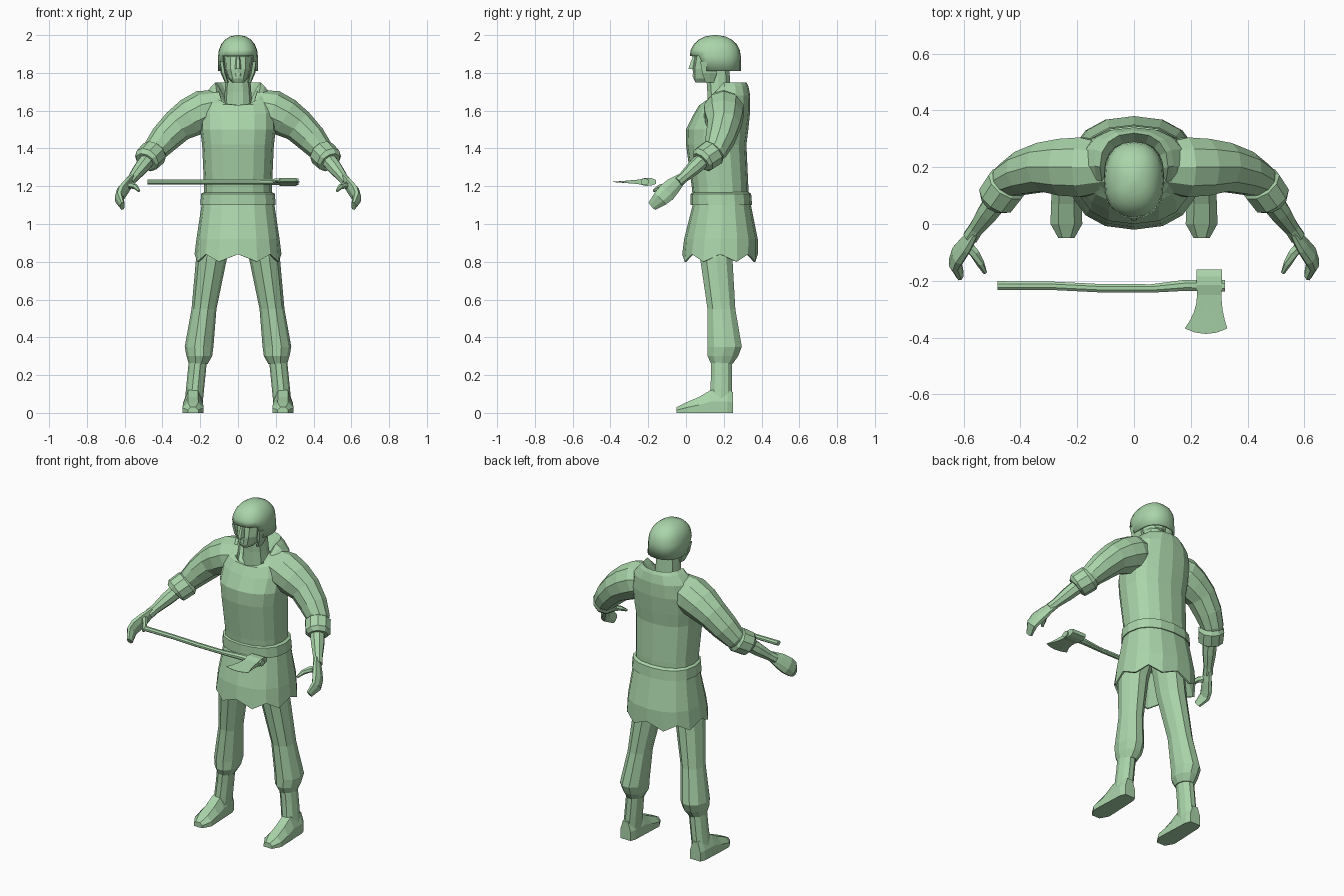
import bpy, bmesh
from math import sin, cos, pi, tau, copysign
from mathutils import Vector

cube = bpy.data.objects.get("Cube")
if cube:
    bpy.data.objects.remove(cube, do_unlink=True)

green = bpy.data.materials.new("soft green")
green.use_nodes = True
colour = (0.4, 0.66, 0.4, 1)
green.diffuse_color = colour
green.node_tree.nodes["Principled BSDF"].inputs["Base Color"].default_value = colour


def loft(name, rings, side=1, skip=None):
    """Join equal rings of points into a capped skin; side -1 mirrors it."""
    bm = bmesh.new()
    rows = [[bm.verts.new((x * side, y, z)) for x, y, z in ring] for ring in rings]
    for lower, upper in zip(rows, rows[1:]):
        for i in range(len(lower)):
            bm.faces.new((lower[i - 1], lower[i], upper[i], upper[i - 1]))
    bm.faces.new(rows[0])
    bm.faces.new(rows[-1])
    bmesh.ops.recalc_face_normals(bm, faces=bm.faces)
    if skip:
        unwanted = [face for face in bm.faces if skip(face.calc_center_median())]
        bmesh.ops.delete(bm, geom=unwanted, context="FACES")
    mesh = bpy.data.meshes.new(name)
    bm.to_mesh(mesh)
    bm.free()
    mesh.materials.append(green)
    part = bpy.data.objects.new(name, mesh)
    bpy.context.collection.objects.link(part)
    return part


def level(z, front, back, half_width, middle=0, sides=16, drop=0, notch=0, roundness=0.85):
    """Horizontal ring between two depths; drop lowers its front, notch lifts every other point."""
    ring = []
    for i in range(sides):
        across, along = cos(tau * i / sides), sin(tau * i / sides)
        x = middle + half_width * copysign(abs(across) ** roundness, across)
        y = (front + back) / 2 + (back - front) / 2 * copysign(abs(along) ** roundness, along)
        lift = notch if i % 2 == 0 else 0
        ring.append((x, y, z + lift - drop * max(0, -along)))
    return ring


def tube(path, sides=8, across=(0, 1, 0), flatness=1):
    """Rings square to a path of (x, y, z, radius); across is the direction of full width."""
    points = [Vector(step[:3]) for step in path]
    rings = []
    for i, point in enumerate(points):
        following = points[min(i + 1, len(points) - 1)]
        tangent = (following - points[max(i - 1, 0)]).normalized()
        wide = Vector(across)
        wide = (wide - tangent * wide.dot(tangent)).normalized()
        thin = tangent.cross(wide) * flatness
        radius = path[i][3]
        angles = [tau * (k + 0.5) / sides for k in range(sides)]
        rings.append([point + radius * (wide * cos(a) + thin * sin(a)) for a in angles])
    return rings


# Tunic body with a sunken neckline
loft("tunic_body", [
    level(1.1, .04, .33, .18),
    level(1.2, .03, .33, .18),
    level(1.42, 0, .32, .19),
    level(1.5, 0, .33, .2),
    level(1.6, .04, .34, .2, drop=.02),
    level(1.68, .07, .34, .18, drop=.05),
    level(1.73, .08, .33, .14, drop=.1),
    level(1.75, .08, .32, .12, drop=.15),
    level(1.72, .09, .3, .1, drop=.14),
    level(1.66, .1, .26, .07, drop=.06)])

# Skirt with a notched hem, hollow underneath
loft("tunic_skirt", [
    level(1, .04, .33, .17),
    level(.8, -.01, .37, .22, notch=.04),
    level(.8, -.02, .38, .23, notch=.04),
    level(.92, -.01, .38, .22),
    level(1.12, .04, .34, .19)])

# Belt
loft("belt", [
    level(1.1, .04, .33, .18),
    level(1.1, .025, .35, .2),
    level(1.16, .025, .345, .195),
    level(1.17, .04, .33, .175)])

# Neck and head
loft("neck", [
    level(1.58, .11, .26, .08, sides=10),
    level(1.7, .11, .24, .07, sides=10),
    level(1.85, .1, .23, .06, sides=10)])
loft("head", [
    level(1.75, .05, .14, .03, sides=12),
    level(1.77, .04, .18, .05, sides=12),
    level(1.82, .035, .24, .07, sides=12),
    level(1.88, .045, .25, .073, sides=12),
    level(1.93, .05, .25, .07, sides=12)])
loft("nose", [
    level(1.82, .01, .06, .017, sides=6),
    level(1.89, .035, .06, .01, sides=6)])
loft("mouth", [
    level(1.78, .033, .06, .02, sides=6),
    level(1.8, .035, .06, .022, sides=6)])

# Domed cap, open over the face
dome_steps = 6
cap_rings = [level(1.81, .06, .29, .106, sides=20)]
for step in range(dome_steps):
    angle = pi / 2 * step / (dome_steps - 0.8)
    reach = cos(angle) ** 0.9 * 0.135
    cap_rings.append(level(1.89 + 0.11 * sin(angle), .155 - reach, .155 + reach,
                           reach * 0.78, sides=20))
cap = loft("cap", cap_rings, skip=lambda c: c.z < 1.815 or (
    c.z < 1.88 and c.y < .1 and abs(c.x) < .078))
rim = cap.modifiers.new("thickness", "SOLIDIFY")
rim.thickness = 0.014
bpy.ops.object.select_all(action="DESELECT")
bpy.context.view_layer.objects.active = cap
cap.select_set(True)
bpy.ops.object.shade_smooth_by_angle(angle=0.6)

for side, label in ((1, "left"), (-1, "right")):
    # Cheek flap beside the face
    loft(label + "_cheek_flap", [
        level(1.75, .1, .15, .01, middle=.06, sides=6),
        level(1.8, .08, .17, .014, middle=.078, sides=6),
        level(1.86, .07, .17, .014, middle=.087, sides=6)], side)

    # Sleeve and rolled cuff
    loft(label + "_sleeve", tube([
        (.08, .2, 1.63, .085),
        (.18, .2, 1.6, .11),
        (.25, .2, 1.565, .105),
        (.32, .2, 1.52, .09),
        (.39, .18, 1.45, .08),
        (.44, .155, 1.39, .066),
        (.46, .12, 1.36, .055)], sides=10), side)
    loft(label + "_cuff", tube([
        (.437, .155, 1.39, .058),
        (.447, .14, 1.375, .075),
        (.483, .09, 1.34, .072),
        (.49, .08, 1.33, .056)], sides=10), side)

    # Forearm, hand and thumb
    loft(label + "_forearm", tube([
        (.47, .1, 1.35, .043),
        (.515, .04, 1.295, .039),
        (.555, -.015, 1.245, .028),
        (.575, -.045, 1.22, .029)]), side)
    loft(label + "_hand", tube([
        (.56, -.025, 1.24, .03),
        (.59, -.07, 1.2, .047),
        (.617, -.105, 1.165, .053),
        (.63, -.135, 1.135, .047),
        (.612, -.18, 1.095, .028)], across=(0, -.65, .75), flatness=0.5), side)
    loft(label + "_thumb", tube([
        (.59, -.07, 1.205, .02),
        (.56, -.105, 1.205, .018),
        (.54, -.14, 1.195, .014),
        (.524, -.172, 1.175, .007)], sides=6), side)

    # Trouser leg gathered over the boot
    loft(label + "_leg", [
        level(z, front, back, half, middle, sides=10, roundness=1)
        for z, front, back, half, middle in (
            (1, .07, .27, .085, .1),
            (.82, .07, .25, .082, .14),
            (.55, .11, .265, .066, .18),
            (.35, .11, .3, .076, .206),
            (.3, .11, .28, .068, .205),
            (.26, .13, .25, .05, .21))], side)
    loft(label + "_boot_shaft", [
        level(z, front, .247, .048, middle, sides=10, roundness=1)
        for z, front, middle in ((.3, .13, .21), (.2, .13, .22), (.03, .12, .237))], side)

    # Shoe swept from heel to toe
    outline = ((-1, 0), (-1, .5), (-.5, 1), (.5, 1), (1, .5), (1, 0))
    loft(label + "_shoe", [
        [(.238 + u * half, y, v * height) for u, v in outline]
        for y, half, height in (
            (.25, .035, .11),
            (.22, .047, .12),
            (.13, .051, .12),
            (.07, .054, .085),
            (0, .056, .055),
            (-.05, .028, .03))], side)

# Axe handle with a gentle curve
axe_height = 1.223
loft("axe_handle", tube([
    (x, y, axe_height, radius) for x, y, radius in (
        (-.48, -.217, .017),
        (-.28, -.218, .016),
        (-.12, -.226, .016),
        (.06, -.227, .016),
        (.18, -.216, .021),
        (.32, -.218, .022))], flatness=0.85))


def blade_ring(y, half, thickness, bow=0):
    """Flat cross-section of the axe head, bowed forward in its middle."""
    spread = [-1, -.5, 0, .5, 1]
    outline = [(u, -1) for u in spread] + [(u, 1) for u in reversed(spread)]
    return [(.265 - bow * 0.6 + u * half, y - bow * (1 - u * u), axe_height + v * thickness)
            for u, v in outline]


# Axe head: eye block, then a blade that flares and thins by rule
head_rings = [blade_ring(-.16, .045, .011), blade_ring(-.185, .045, .02),
              blade_ring(-.215, .045, .021)]
for step in range(5):
    t = step / 4
    head_rings.append(blade_ring(-.25 - .118 * t, .043 + .032 * t ** 2,
                                 .012 - .011 * t, bow=.019 * t ** 2))
loft("axe_head", head_rings)
